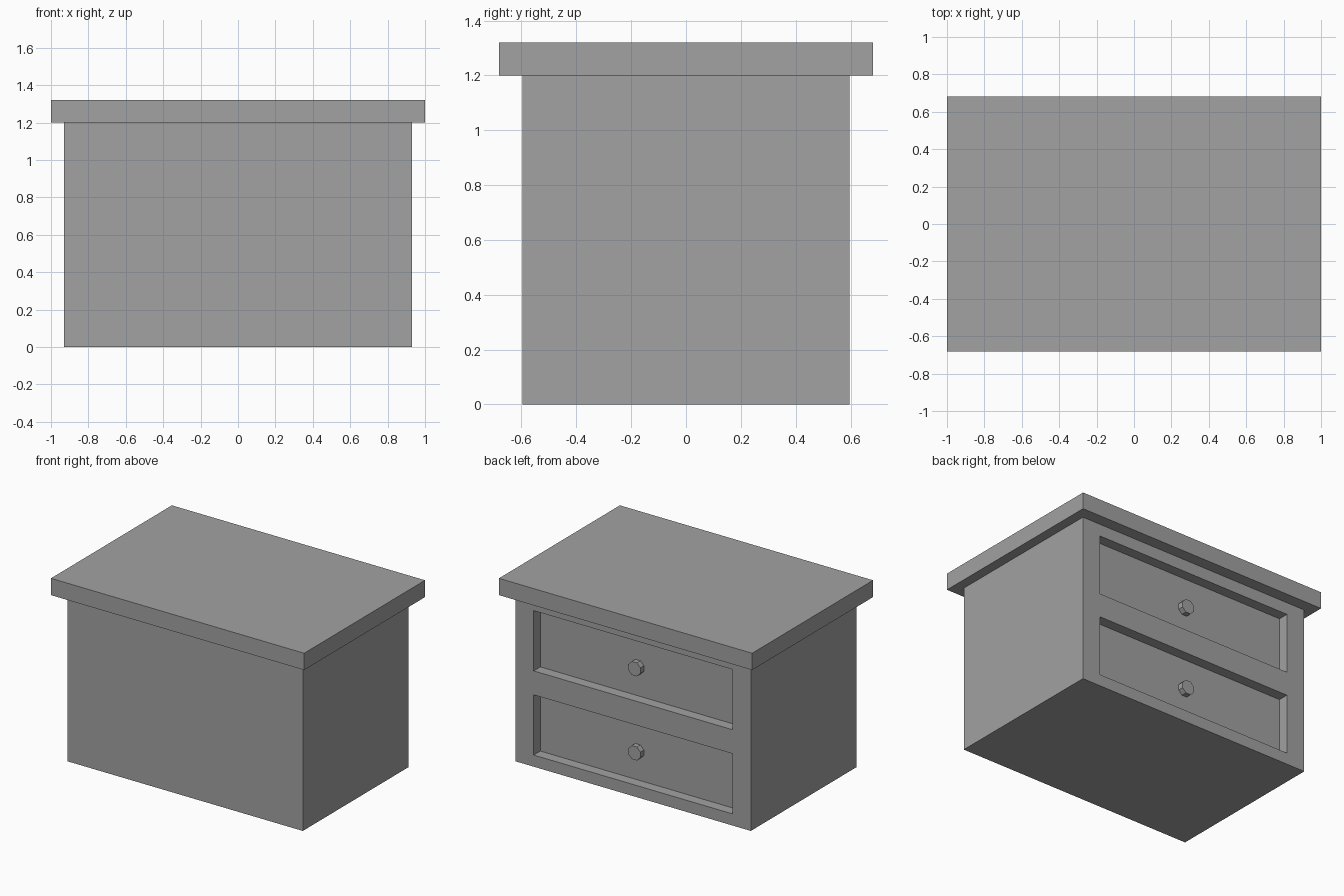
import bpy
import bmesh
import math
from mathutils import Matrix

if "Cube" in bpy.data.objects:
    bpy.data.objects.remove(bpy.data.objects["Cube"], do_unlink=True)

grey = bpy.data.materials.new("plain grey")
grey.use_nodes = True
grey.diffuse_color = (0.36, 0.36, 0.36, 1)
grey.node_tree.nodes["Principled BSDF"].inputs["Base Color"].default_value = grey.diffuse_color


def finish(name, bm):
    bmesh.ops.recalc_face_normals(bm, faces=bm.faces)
    mesh = bpy.data.meshes.new(name)
    bm.to_mesh(mesh)
    bm.free()
    mesh.materials.append(grey)
    obj = bpy.data.objects.new(name, mesh)
    bpy.context.scene.collection.objects.link(obj)
    return obj


def box(name, half_x, y0, y1, z0, z1):
    bm = bmesh.new()
    bmesh.ops.create_cube(bm, size=1)
    for v in bm.verts:
        v.co.x *= 2 * half_x
        v.co.y = y1 if v.co.y > 0 else y0
        v.co.z = z1 if v.co.z > 0 else z0
    return finish(name, bm)


BODY_Y = 0.597
RECESS = 0.075
FLOOR_Y = BODY_Y - RECESS

# Cabinet body and overhanging top
body = box("cabinet_body", 0.93, -BODY_Y, BODY_Y, 0, 1.2)
box("cabinet_top", 1.0, -0.682, 0.682, 1.2, 1.32)

for label, bottom in (("lower", 0.083), ("upper", 0.684)):
    # Sunken drawer panel cut into the back face
    cutter = box(label + "_drawer_cutter", 0.785, FLOOR_Y, BODY_Y + 0.1, bottom, bottom + 0.43)
    cutter.hide_render = True
    cutter.hide_viewport = True
    cut = body.modifiers.new(label + "_drawer", "BOOLEAN")
    cut.operation = "DIFFERENCE"
    cut.solver = "EXACT"
    cut.object = cutter

    # Eight-sided knob seated on the panel
    bm = bmesh.new()
    depth = 0.05
    place = (Matrix.Translation((0.015, FLOOR_Y + 0.015, bottom + 0.207))
             @ Matrix.Rotation(math.pi / 2, 4, "X")
             @ Matrix.Rotation(math.pi / 8, 4, "Z"))
    bmesh.ops.create_cone(bm, cap_ends=True, segments=8, radius1=0.052,
                          radius2=0.052, depth=depth, matrix=place)
    finish(label + "_knob", bm)

# Bake the cuts, then drop the helpers
bpy.context.view_layer.update()
baked = bpy.data.meshes.new_from_object(body.evaluated_get(bpy.context.evaluated_depsgraph_get()))
body.modifiers.clear()
body.data = baked
for obj in list(bpy.data.objects):
    if obj.name.endswith("_cutter"):
        bpy.data.objects.remove(obj, do_unlink=True)
